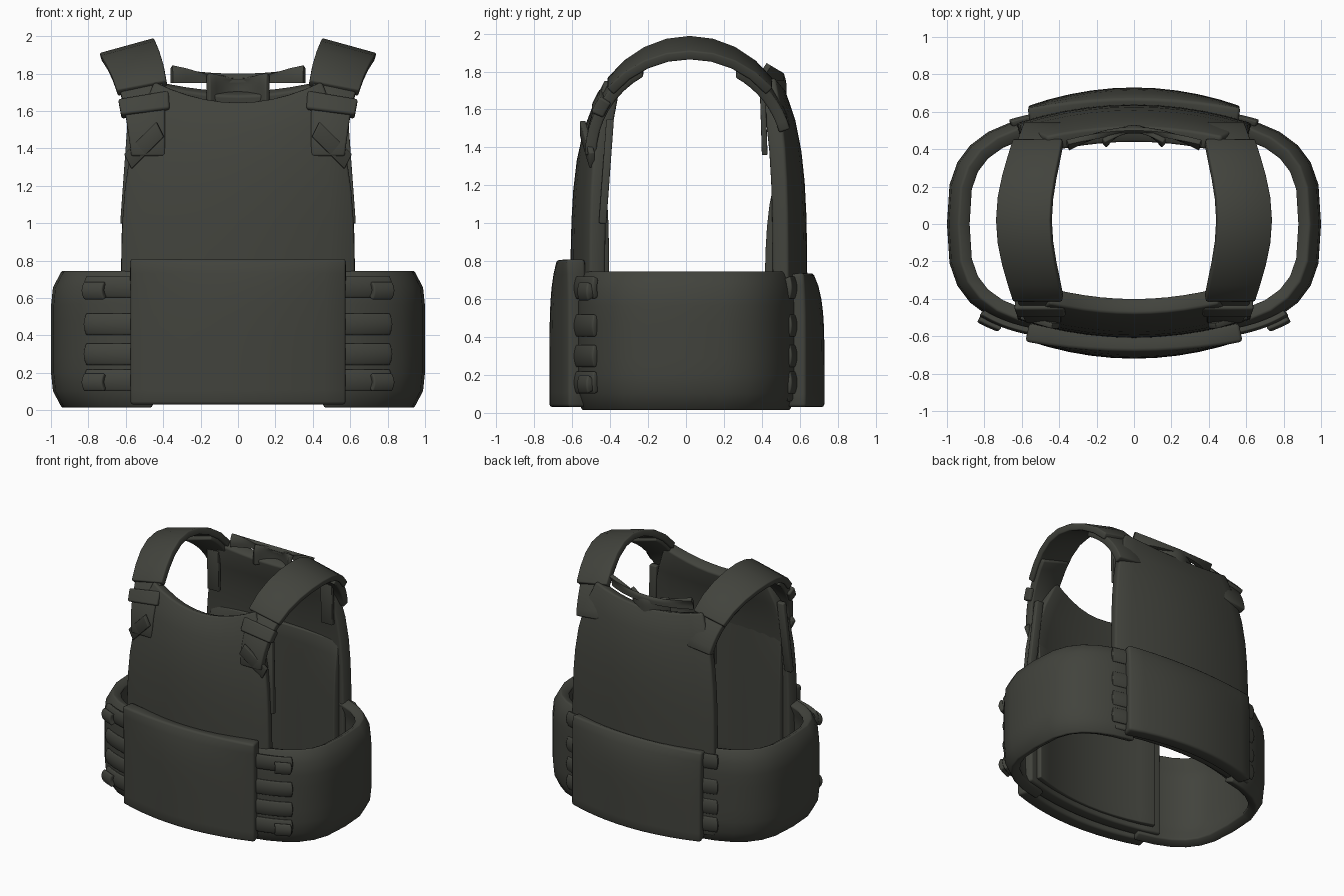
import bpy
import bmesh
from math import cos, sin, radians
from mathutils import Vector

cube = bpy.data.objects.get("Cube")
if cube:
    bpy.data.objects.remove(cube, do_unlink=True)

fabric = bpy.data.materials.new("dark olive fabric")
fabric.use_nodes = True
olive = (0.054, 0.056, 0.046, 1)
fabric.diffuse_color = olive
shader = fabric.node_tree.nodes["Principled BSDF"]
shader.inputs["Base Color"].default_value = olive
shader.inputs["Roughness"].default_value = 0.9


def steps(start, end, count):
    """Evenly spaced values from start to end."""
    return [start + (end - start) * i / count for i in range(count + 1)]


def sheet(name, rows, thick):
    """Thick cloth through rows of points; the given points are its outer surface."""
    bm = bmesh.new()
    grid = [[bm.verts.new(point) for point in row] for row in rows]
    for lower, upper in zip(grid, grid[1:]):
        for a, b, c, d in zip(lower, lower[1:], upper[1:], upper):
            bm.faces.new((a, b, c, d))
    bm.normal_update()
    middle = Vector((0, 0, 1))
    if sum(f.normal.dot(f.calc_center_median() - middle) for f in bm.faces) < 0:
        bmesh.ops.reverse_faces(bm, faces=bm.faces[:])
    mesh = bpy.data.meshes.new(name)
    bm.to_mesh(mesh)
    bm.free()
    mesh.materials.append(fabric)
    obj = bpy.data.objects.new(name, mesh)
    bpy.context.collection.objects.link(obj)
    solid = obj.modifiers.new("thickness", 'SOLIDIFY')
    solid.thickness = thick
    solid.offset = -1
    soft = obj.modifiers.new("soft edge", 'BEVEL')
    soft.width = thick / 6
    soft.segments = 2
    soft.limit_method = 'ANGLE'
    soft.angle_limit = radians(50)
    bpy.ops.object.select_all(action='DESELECT')
    obj.select_set(True)
    bpy.context.view_layer.objects.active = obj
    bpy.ops.object.shade_smooth_by_angle(angle=radians(45))


def panel(name, facing, bottom, top, half, depth, thick, lean=0.0, narrow=0.0, lift=0.0):
    """Panel curved round the body; its top leans in, narrows and lifts at the corners."""
    rows = []
    for t in steps(0, 1, 10):
        bend = t ** 6
        row = []
        for u in steps(-1, 1, 10):
            curve = 0.1 * u * u * (1 - bend / 2)
            row.append((u * (half - narrow * bend),
                        facing * (depth - lean * bend - curve),
                        bottom + (top - bottom) * t + lift * bend * u * u))
        rows.append(row)
    sheet(name, rows, thick)


def wrap(name, side, start, end, bottom, top, thick, size=1.0, taper=0.02, power=2):
    """Band on a squarish oval round the waist, between two angles from the side."""
    rows = []
    for t in steps(0, 1, 8):
        scale = size - taper * abs(2 * t - 1) ** power
        row = []
        for degrees in steps(start, end, 12):
            c, s = cos(radians(degrees)), sin(radians(degrees))
            y = abs(s) ** (2 / 3) * (1 if s > 0 else -1)
            row.append((side * scale * c ** (2 / 3), 0.61 * scale * y,
                        bottom + (top - bottom) * t))
        rows.append(row)
    sheet(name, rows, thick)


def arch(name, side, start, end, thick, size=1.0, extra=0.0):
    """Strap over the shoulder, sloping outwards; angles run from front to back."""
    rows = []
    for degrees in steps(start, end, 8):
        c, s = cos(radians(degrees)), sin(radians(degrees))
        inner = 0.38 + 0.08 * s ** 4 - extra
        width = 0.2 + 0.07 * s + 2 * extra
        rows.append([(side * (inner + width * t), 0.02 - 0.57 * size * c,
                      1.36 + 0.63 * size * s - 0.08 * s * t) for t in (0, 0.5, 1)])
    sheet(name, rows, thick)


def strip(name, side, start, end, width, thick):
    """Straight strap end between two points, with a given width along x and z."""
    rows = []
    for x, y, z in (start, end):
        rows.append([(side * (x + width[0] * t), y, z + width[1] * t) for t in (-0.5, 0.5)])
    sheet(name, rows, thick)


# Front and back plate panels, with pads inside them
panel("front_panel", -1, 0.06, 1.65, 0.63, 0.61, 0.09, lean=0.13, narrow=0.18, lift=0.11)
panel("back_panel", 1, 0.06, 1.71, 0.63, 0.64, 0.09, lean=0.12, narrow=0.16, lift=0.06)
panel("front_pad", -1, 0.1, 1.4, 0.55, 0.54, 0.04)
panel("back_pad", 1, 0.1, 1.2, 0.57, 0.56, 0.05)

# Lower flaps over the side bands
panel("front_flap", -1, 0.03, 0.81, 0.58, 0.72, 0.1, lean=0.04)
panel("back_flap", 1, 0.03, 0.74, 0.57, 0.73, 0.1, lean=0.06)

# Drag handle behind the neck, with the patch that holds it
panel("drag_handle", 1, 1.75, 1.8, 0.36, 0.52, 0.03, lean=0.02, lift=0.03)
panel("handle_patch", 1, 1.65, 1.79, 0.17, 0.53, 0.03, lean=0.02)

for side, word in ((1, "left_"), (-1, "right_")):
    # Band round the side of the waist
    wrap(word + "side_band", side, -70, 70, 0.01, 0.75, 0.075, taper=0.06, power=6)

    # Webbing loops and pull tabs at the ends of the side band
    for low in (0.1, 0.24, 0.4, 0.6):
        wrap(word + "front_loop", side, -68, -44, low, low + 0.12, 0.03, size=1.03)
        wrap(word + "back_loop", side, 58, 70, low, low + 0.12, 0.03, size=1.02)
    for low in (0.1, 0.59):
        wrap(word + "pull_tab", side, -56, -46, low, low + 0.1, 0.06, size=1.07)

    # Shoulder pad, and the narrower webbing that joins it to the panels
    arch(word + "shoulder_pad", side, 40, 140, 0.05, extra=0.01)
    arch(word + "front_webbing", side, 0, 60, 0.06, size=0.97, extra=-0.01)
    arch(word + "back_webbing", side, 120, 165, 0.06, size=0.96, extra=-0.01)
    arch(word + "buckle", side, 24, 34, 0.07, extra=0.015)

    # Loose strap ends on the chest, in the arm opening and inside the back
    strip(word + "loose_end", side, (0.42, -0.56, 1.5), (0.59, -0.51, 1.33),
          (0.04, 0.08), 0.03)
    strip(word + "arm_strap", side, (0.6, -0.46, 1), (0.56, -0.42, 1.55), (0.06, 0), 0.04)
    strip(word + "hanging_end", side, (0.5, 0.43, 1.36), (0.5, 0.42, 1.68), (0.1, 0), 0.03)
